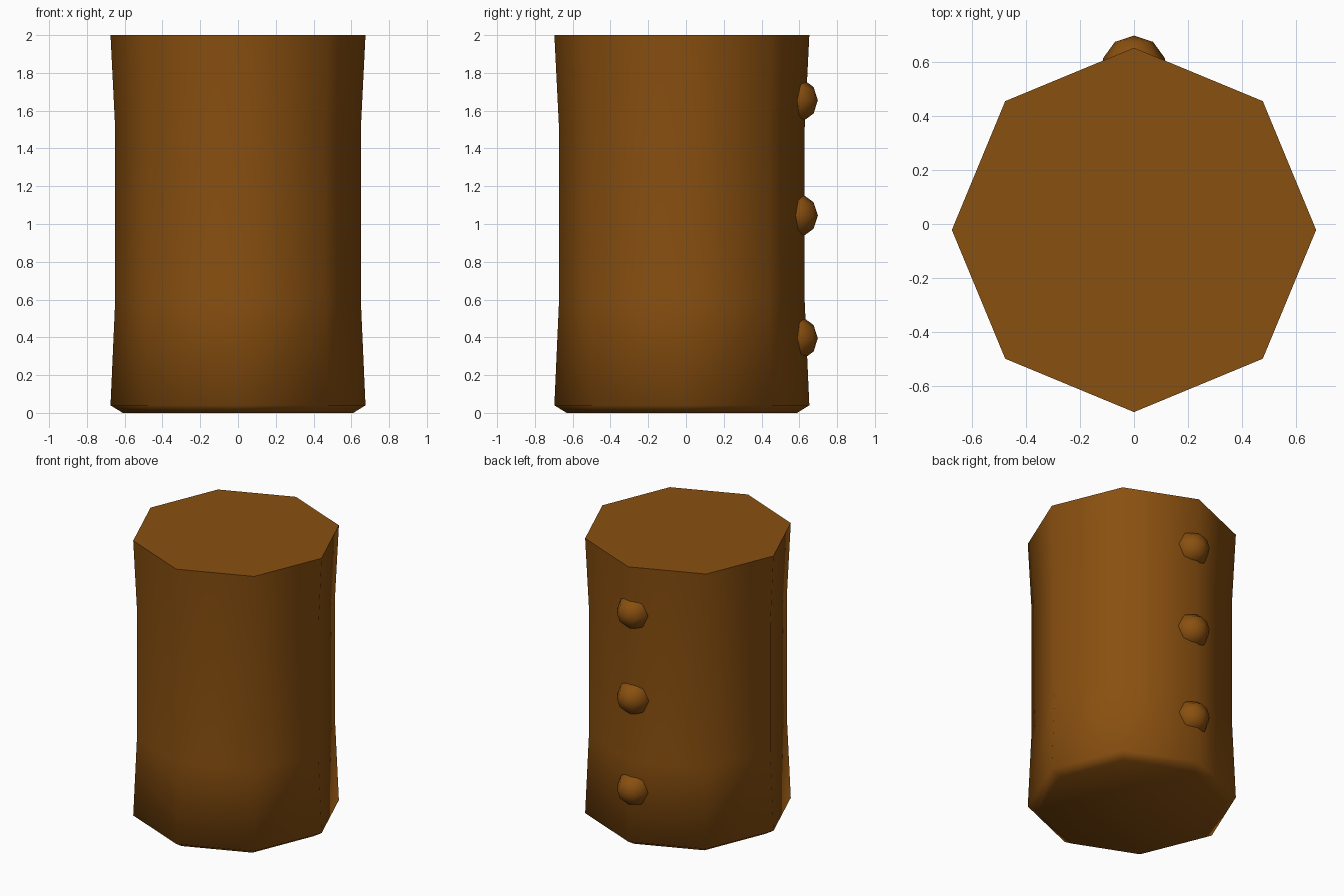
import bpy, bmesh, math

if "Cube" in bpy.data.objects:
    bpy.data.objects.remove(bpy.data.objects["Cube"])

brown = bpy.data.materials.new("brown leather")
brown.diffuse_color = (0.25, 0.079, 0.005, 1)
brown.use_nodes = True
brown.node_tree.nodes["Principled BSDF"].inputs["Base Color"].default_value = brown.diffuse_color


def smooth(obj, angle):
    bpy.ops.object.select_all(action='DESELECT')
    obj.select_set(True)
    bpy.context.view_layer.objects.active = obj
    bpy.ops.object.shade_smooth_by_angle(angle=math.radians(angle))


# Eight-sided body, slightly waisted, with a bevelled foot
profile = [(0.61, 0.0), (0.675, 0.04), (0.65, 0.6), (0.65, 1.5), (0.675, 2.0)]
SIDES, Y_OFFSET = 8, -0.022
bm = bmesh.new()
rings = [[bm.verts.new((r * math.cos(a), r * math.sin(a) + Y_OFFSET, z))
          for a in (2 * math.pi * i / SIDES for i in range(SIDES))]
         for r, z in profile]
for low, high in zip(rings, rings[1:]):
    for i in range(SIDES):
        j = (i + 1) % SIDES
        bm.faces.new((low[i], low[j], high[j], high[i]))
bm.faces.new(rings[0][::-1])
bm.faces.new(rings[-1])
mesh = bpy.data.meshes.new("body")
bm.to_mesh(mesh)
bm.free()
body = bpy.data.objects.new("body", mesh)
bpy.context.collection.objects.link(body)
mesh.materials.append(brown)
smooth(body, 65)

# Three round buttons down the back ridge
for n, z in enumerate((0.395, 1.045, 1.655)):
    bpy.ops.mesh.primitive_uv_sphere_add(
        segments=8, ring_count=5, radius=0.12,
        location=(0, 0.578, z), rotation=(math.pi / 2, 0, 0))
    button = bpy.context.object
    button.name = f"button_{n + 1}"
    button.data.materials.append(brown)
    smooth(button, 65)
